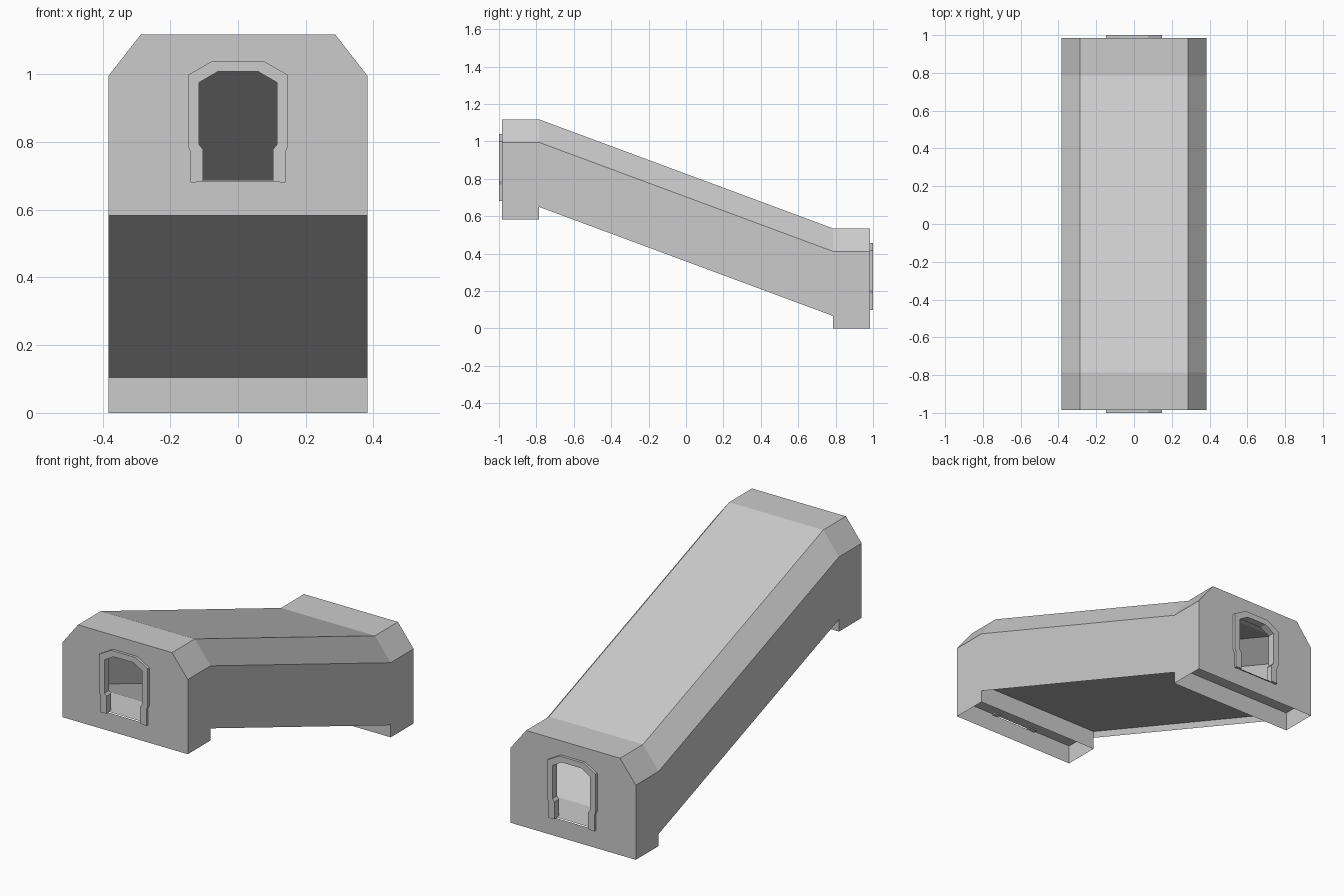
import bpy, bmesh

if "Cube" in bpy.data.objects:
    bpy.data.objects.remove(bpy.data.objects["Cube"])

W, HIGH = 0.383, 0.583                 # half width, lift of the upper end
SECTION = [(W, 0.067), (W, 0.412), (0.287, 0.535)]
STATIONS = [(-0.985, HIGH), (-0.787, HIGH), (0.785, 0.0), (0.985, 0.0)]
FLOOR = 0.105
DOOR = [(0.103, 0.1), (0.103, 0.195), (0.115, 0.21), (0.115, 0.393), (0.06, 0.425)]
TRIM = [(0.14, 0.097), (0.14, 0.186), (0.148, 0.205), (0.148, 0.415), (0.075, 0.457)]


def both(pts):
    """Mirror a right-hand profile to a full one."""
    return pts + [(-x, z) for x, z in reversed(pts)]


def make(name, polys):
    bm = bmesh.new()
    for p in polys:
        bm.faces.new([bm.verts.new(v) for v in p])
    bmesh.ops.remove_doubles(bm, verts=bm.verts, dist=1e-5)
    bmesh.ops.recalc_face_normals(bm, faces=bm.faces)
    me = bpy.data.meshes.new(name)
    bm.to_mesh(me)
    bm.free()
    ob = bpy.data.objects.new(name, me)
    bpy.context.collection.objects.link(ob)


def loft(profile):
    """Sweep an open profile along the level / sloped / level path."""
    return [[(x0, ya, z0 + ba), (x1, ya, z1 + ba), (x1, yb, z1 + bb), (x0, yb, z0 + bb)]
            for (ya, ba), (yb, bb) in zip(STATIONS, STATIONS[1:])
            for (x0, z0), (x1, z1) in zip(profile, profile[1:])]


# Thin walls and roof, with end walls pierced by the doorways
shell = loft(both(SECTION))
half = [(0, 0), (W, 0)] + SECTION + [(0, 0.535), (0, 0.425)] + DOOR[::-1] + [(0, 0.1)]
for y, b in (STATIONS[0], STATIONS[3]):
    for s in (1, -1):
        shell.append([(s * x, y, z + b) for x, z in half])
# Side skirts below the level ends
for (ya, b), (yb, _) in (STATIONS[:2], STATIONS[2:]):
    for x in (W, -W):
        shell.append([(x, ya, b), (x, yb, b), (x, yb, b + 0.067), (x, ya, b + 0.067)])
make("corridor_shell", shell)

# Recessed floor
make("corridor_floor", loft([(-W, FLOOR), (W, FLOOR)])[::-1])

# Inner skirt walls closing the ends beneath the floor
for name, (y, b) in (("upper_skirt", STATIONS[1]), ("lower_skirt", STATIONS[2])):
    pts = [(-W, y, b), (W, y, b), (W, y, b + FLOOR), (-W, y, b + FLOOR)]
    make(name, [pts if y > 0 else pts[::-1]])

# Door surrounds: solid strips between inner and outer outlines
for name, s, b in (("upper_door_frame", -1, HIGH), ("lower_door_frame", 1, 0.0)):
    inner, outer = both(DOOR), both(TRIM)
    ya, yb = s * 1.0, s * 0.96
    rings = [[(i[0], ya, i[1] + b), (o[0], ya, o[1] + b),
              (o[0], yb, o[1] + b), (i[0], yb, i[1] + b)]
             for i, o in zip(inner, outer)]
    polys = [rings[0], rings[-1]]
    for r, q in zip(rings, rings[1:]):
        for k in range(4):
            n = (k + 1) % 4
            polys.append([r[k], r[n], q[n], q[k]])
    make(name, polys)

# The single-sheet floor faces upward and skirts face the underside gap
for name, axis, sign in (("corridor_floor", 2, 1), ("upper_skirt", 1, 1), ("lower_skirt", 1, -1)):
    me = bpy.data.objects[name].data
    if me.polygons[0].normal[axis] * sign < 0:
        me.flip_normals()
